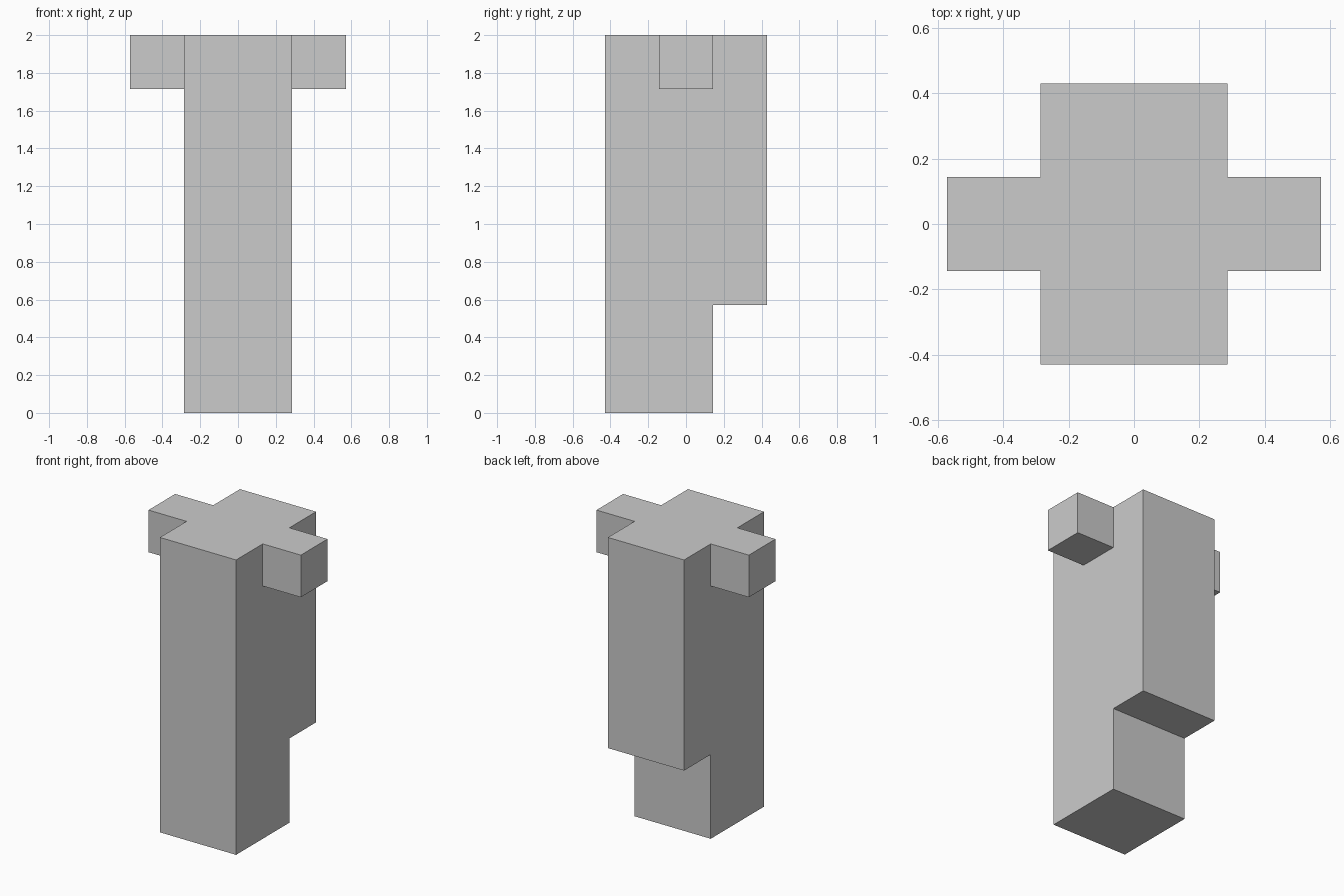
import bpy
import bmesh

U = 1 / 7  # block unit

cube = bpy.data.objects.get("Cube")
if cube:
    bpy.data.objects.remove(cube, do_unlink=True)

grey = bpy.data.materials.new("plain grey")
grey.use_nodes = True
colour = (0.6, 0.6, 0.6, 1)
grey.diffuse_color = colour
grey.node_tree.nodes["Principled BSDF"].inputs["Base Color"].default_value = colour


def extrude_profile(name, profile, x_start, x_end):
    """Extrude a (y, z) outline along x, all measured in block units."""
    bm = bmesh.new()
    face = bm.faces.new([bm.verts.new((x_start * U, y * U, z * U)) for y, z in profile])
    result = bmesh.ops.extrude_face_region(bm, geom=[face])
    moved = [v for v in result["geom"] if isinstance(v, bmesh.types.BMVert)]
    bmesh.ops.translate(bm, verts=moved, vec=((x_end - x_start) * U, 0, 0))
    bmesh.ops.recalc_face_normals(bm, faces=bm.faces)
    mesh = bpy.data.meshes.new(name)
    bm.to_mesh(mesh)
    bm.free()
    mesh.materials.append(grey)
    obj = bpy.data.objects.new(name, mesh)
    bpy.context.collection.objects.link(obj)
    return obj


# Tall body with a notch under the back
extrude_profile("body", [(-3, 0), (1, 0), (1, 4), (3, 4), (3, 14), (-3, 14)], -2, 2)

# Short side arms flush with the top
arm_outline = [(-1, 12), (1, 12), (1, 14), (-1, 14)]
for name, side in (("left_arm", 1), ("right_arm", -1)):
    extrude_profile(name, arm_outline, 2 * side, 4 * side)
